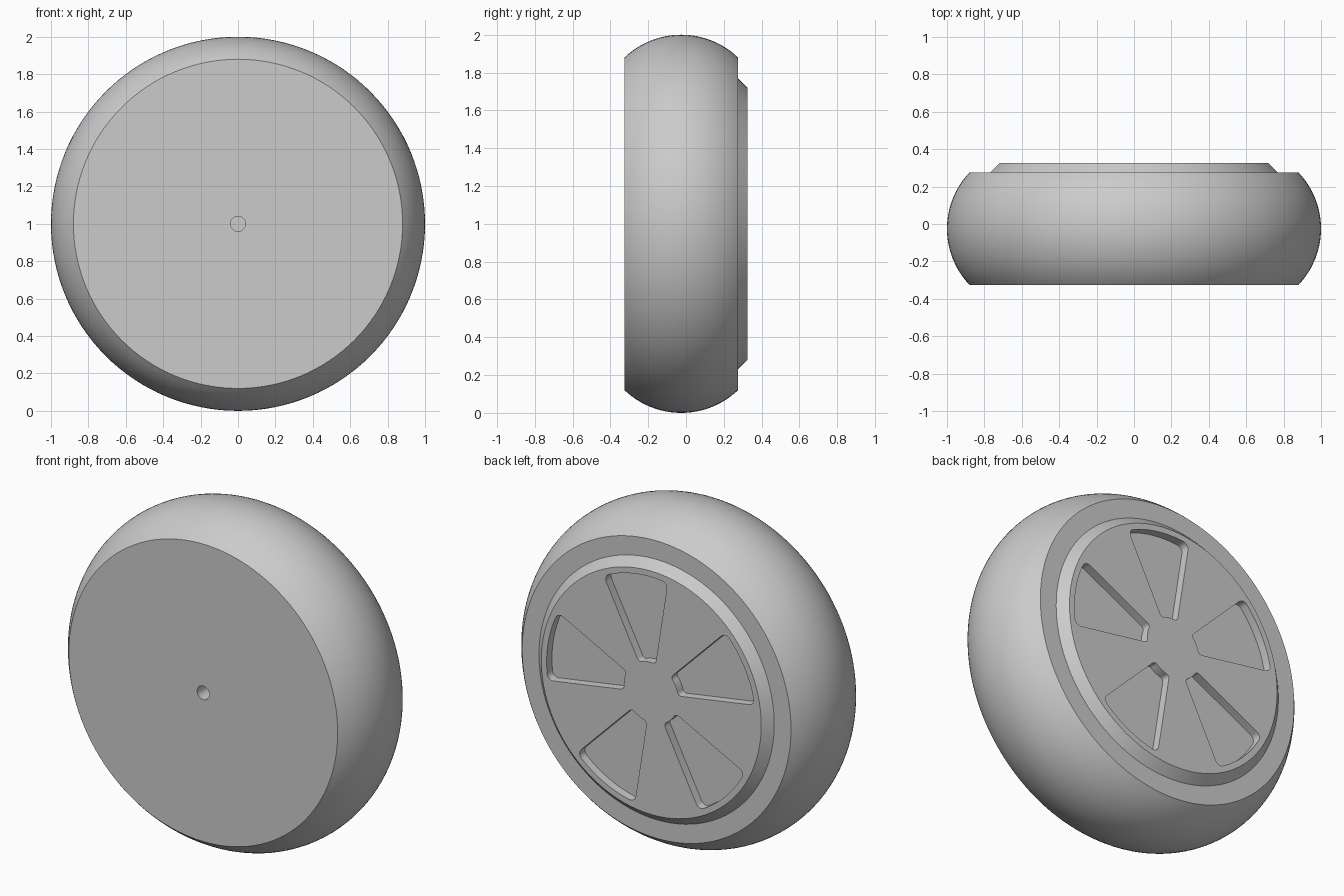
import bpy, bmesh, math
from mathutils import Vector, Matrix

cube = bpy.data.objects.get("Cube")
if cube:
    bpy.data.objects.remove(cube, do_unlink=True)

grey = bpy.data.materials.new("plain grey")
grey.use_nodes = True
grey.diffuse_color = (0.6, 0.6, 0.6, 1)
grey.node_tree.nodes["Principled BSDF"].inputs["Base Color"].default_value = (0.6, 0.6, 0.6, 1)

FRONT, BACK, FACE = -0.325, 0.275, 0.325   # side planes along y
CENTRE = (0, 0, 1)


def finish(name, bm):
    """Turn a bmesh into a named grey object at the wheel centre."""
    bmesh.ops.recalc_face_normals(bm, faces=bm.faces)
    mesh = bpy.data.meshes.new(name)
    bm.to_mesh(mesh)
    bm.free()
    mesh.materials.append(grey)
    obj = bpy.data.objects.new(name, mesh)
    obj.location = CENTRE
    bpy.context.collection.objects.link(obj)
    return obj


def lathe(name, profile, steps=128):
    """Spin (radius, y) points about the y axis and cap the open ends."""
    bm = bmesh.new()
    verts = [bm.verts.new((r, y, 0)) for r, y in profile]
    edges = [bm.edges.new(pair) for pair in zip(verts, verts[1:])]
    bmesh.ops.spin(bm, geom=verts + edges, axis=(0, 1, 0), cent=(0, 0, 0),
                   angle=math.tau, steps=steps)
    bmesh.ops.remove_doubles(bm, verts=bm.verts, dist=0.0001)
    bmesh.ops.holes_fill(bm, edges=[e for e in bm.edges if e.is_boundary], sides=0)
    return finish(name, bm)


def arc(radius, start, end, count):
    """Points on a circle in the plane of the pocket floor."""
    return [Vector((radius * math.cos(a), BACK, radius * math.sin(a)))
            for a in (start + (end - start) * i / count for i in range(count + 1))]


def pocket_cutter(angle, half=math.radians(18), inner=0.18, outer=0.685):
    """Wedge with rounded corners, reaching from the pocket floor past the face."""
    bm = bmesh.new()
    long_arc = arc(outer, angle - half, angle + half, 10)
    short_arc = arc(inner, angle + half, angle - half, 4)
    verts = [bm.verts.new(p) for p in long_arc + short_arc]
    bm.faces.new(verts)
    n = len(long_arc)
    corners = [(verts[0], 0.036), (verts[n - 1], 0.036), (verts[n], 0.02), (verts[-1], 0.02)]
    for corner, size in corners:
        bmesh.ops.bevel(bm, geom=[corner], offset=size, segments=4,
                        profile=0.5, affect='VERTICES')
    grown = bmesh.ops.extrude_face_region(bm, geom=bm.faces[:])
    top = [v for v in grown["geom"] if isinstance(v, bmesh.types.BMVert)]
    bmesh.ops.translate(bm, verts=top, vec=(0, 0.2, 0))
    obj = finish("pocket_cutter", bm)
    obj.hide_render = True
    return obj


# Tyre body: bulging tread, flat sides and a small axle hole in the front
half_width, sag = 0.3, 0.12
bulge = (half_width ** 2 + sag ** 2) / (2 * sag)
sweep = math.asin(half_width / bulge)
mid = (FRONT + BACK) / 2
tread = []
for i in range(25):
    t = sweep * (i / 12 - 1)
    tread.append((1 - bulge + bulge * math.cos(t), mid + bulge * math.sin(t)))
tyre = lathe("tyre_body", [(0.04, 0.0), (0.04, FRONT)] + tread)

# Hub cover: raised, chamfered disc on the back
hub = lathe("hub_cover", [(0.77, BACK - 0.1), (0.77, BACK), (0.72, FACE)])

# Five wedge pockets leave the spokes standing
bpy.context.view_layer.objects.active = hub
for k in range(5):
    cutter = pocket_cutter(math.radians(9 + 72 * k))
    cut = hub.modifiers.new("pocket", 'BOOLEAN')
    cut.operation = 'DIFFERENCE'
    cut.solver = 'EXACT'
    cut.object = cutter
    bpy.ops.object.modifier_apply(modifier=cut.name)
    bpy.data.objects.remove(cutter, do_unlink=True)

# Smooth tread and fillets, crisp rims
bpy.ops.object.select_all(action='DESELECT')
for obj in (tyre, hub):
    obj.select_set(True)
    bpy.context.view_layer.objects.active = obj
bpy.ops.object.shade_smooth_by_angle(angle=math.radians(30))
